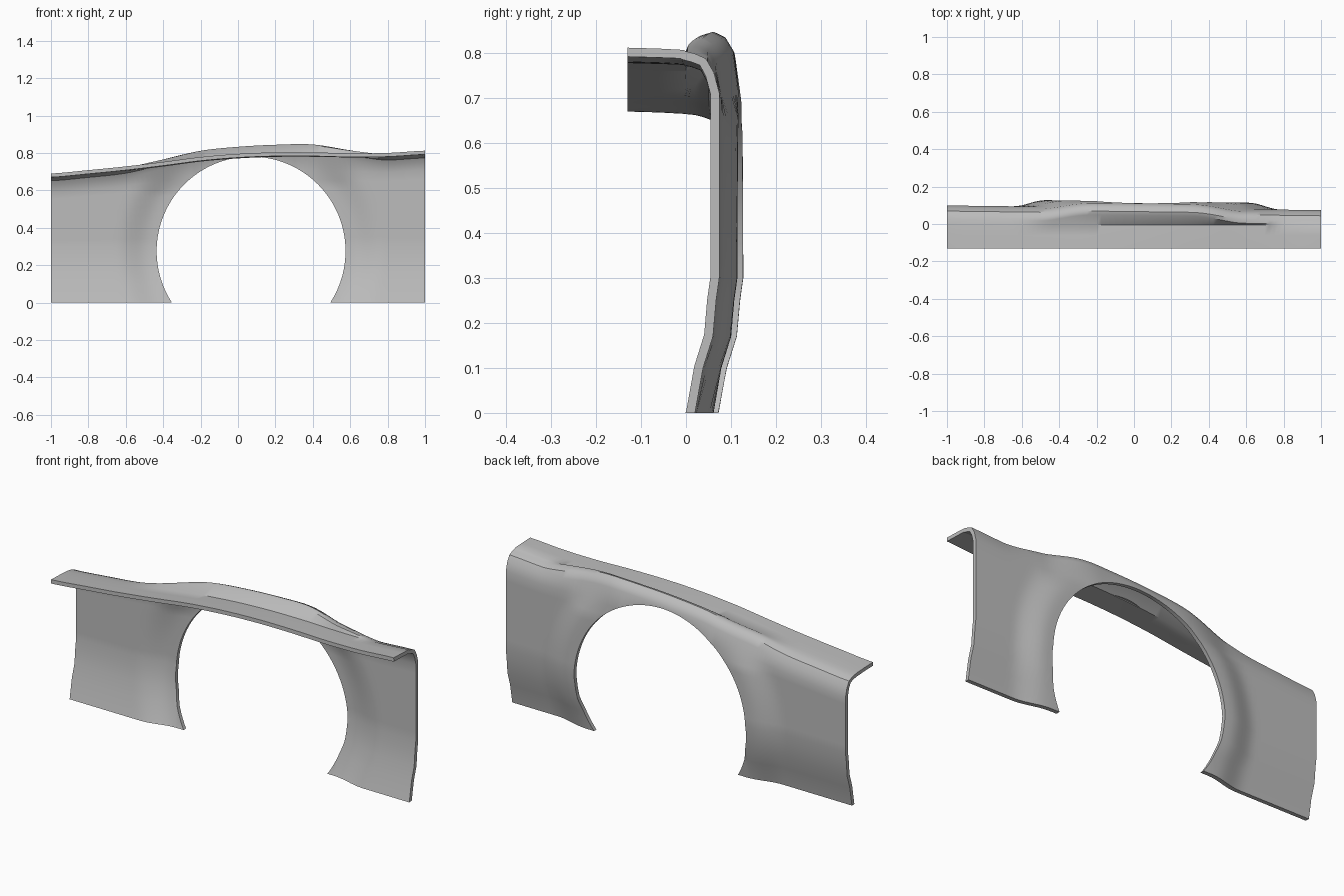
import bpy, bmesh, math
from mathutils import Matrix

cube = bpy.data.objects.get("Cube")
if cube:
    bpy.data.objects.remove(cube, do_unlink=True)

grey = bpy.data.materials.new("panel grey")
grey.use_nodes = True
grey.diffuse_color = (0.5, 0.5, 0.5, 1)
grey.node_tree.nodes["Principled BSDF"].inputs["Base Color"].default_value = (0.5, 0.5, 0.5, 1)

ARCH_X, ARCH_Z, ARCH_R = 0.07, 0.275, 0.505
# Flange height and crown rise at even steps along the panel
FLANGE = [.69, .708, .728, .752, .778, .795, .803, .803, .798, .80, .812]
RISE = [0, 0, .002, .018, .032, .035, .037, .038, .02, 0, 0]
# Fold from flange to wall: distance inside the wall, plain drop, crowned height
FOLD = [(.075, -.008, .036), (.055, -.013, .042), (.03, -.024, .03),
        (.012, -.055, 0), (0, -.1, -.09)]
# Lower wall: height and inset
SILL = [(.3, 0), (.25, .007), (.17, .014), (.1, .036), (0, .054), (-.04, .07)]


def curve(table, x):
    """Smooth interpolation of evenly spaced values over x = -1..1."""
    f = (x + 1) / 2 * (len(table) - 1)
    i = min(int(f), len(table) - 2)
    t = f - i
    a, b, c, d = (table[max(0, min(len(table) - 1, i + k))] for k in (-1, 0, 1, 2))
    return b + t / 2 * (c - a + t * (2*a - 5*b + 4*c - d + t * (3*(b - c) + d - a)))


def wall_y(x, z):
    """Outer wall depth, flaring out around the wheel arch."""
    gap = math.hypot(x - ARCH_X, z - ARCH_Z) - ARCH_R
    t = max(0, min(1, (0.21 - gap) / 0.17))
    return 0.0865 - 0.0125 * x + 0.035 * t * t * (3 - 2 * t)


def section(x):
    """Outline of the panel across its width, from flange edge to sill."""
    top = curve(FLANGE, x)
    crown = max(0, curve(RISE, x)) / 0.038
    w = wall_y(x, top - 0.03)
    pts = [(-.13, top), (-.06, top - .002), (-.005, top - .005)]
    pts += [(w - d, top + p + (c - p) * crown) for d, p, c in FOLD]
    start = pts[-1][1]
    for k in range(1, 8):
        z = start + (0.3 - start) * k / 8
        pts.append((wall_y(x, z), z))
    pts += [(wall_y(x, z) - inset, z) for z, inset in SILL]
    return pts


def add_object(name, bm):
    mesh = bpy.data.meshes.new(name)
    bm.to_mesh(mesh)
    bm.free()
    mesh.materials.append(grey)
    ob = bpy.data.objects.new(name, mesh)
    bpy.context.collection.objects.link(ob)
    return ob


# Pressed sheet with its top flange
bm = bmesh.new()
STEPS = 80
rows = []
for i in range(STEPS + 1):
    x = -1 + 2 * i / STEPS
    rows.append([bm.verts.new((x, y, z)) for y, z in section(x)])
for a, b in zip(rows, rows[1:]):
    for j in range(len(a) - 1):
        bm.faces.new((a[j], b[j], b[j + 1], a[j + 1]))
fender = add_object("fender_panel", bm)
solid = fender.modifiers.new("thickness", 'SOLIDIFY')
solid.thickness = 0.02
solid.offset = -1

# Wheel arch cutter
bm = bmesh.new()
bmesh.ops.create_cone(bm, cap_ends=True, segments=128, radius1=ARCH_R, radius2=ARCH_R, depth=0.4,
                      matrix=Matrix.Translation((ARCH_X, 0.2, ARCH_Z))
                      @ Matrix.Rotation(math.pi / 2, 4, 'X'))
arch = add_object("arch_cutter", bm)

# Cutter that levels the bottom edge
bm = bmesh.new()
bmesh.ops.create_cube(bm, size=1, matrix=Matrix.Translation((0, 0, -0.1))
                      @ Matrix.Diagonal((3, 1, 0.2, 1)))
floor = add_object("bottom_cutter", bm)

for cutter in (arch, floor):
    cut = fender.modifiers.new(cutter.name, 'BOOLEAN')
    cut.operation = 'DIFFERENCE'
    cut.solver = 'EXACT'
    cut.object = cutter

# Bake the modifiers, then drop the cutters
bpy.ops.object.select_all(action='DESELECT')
bpy.context.view_layer.objects.active = fender
fender.select_set(True)
for name in [m.name for m in fender.modifiers]:
    bpy.ops.object.modifier_apply(modifier=name)
for cutter in (arch, floor):
    bpy.data.objects.remove(cutter, do_unlink=True)
bpy.ops.object.shade_smooth_by_angle(angle=math.radians(35))
